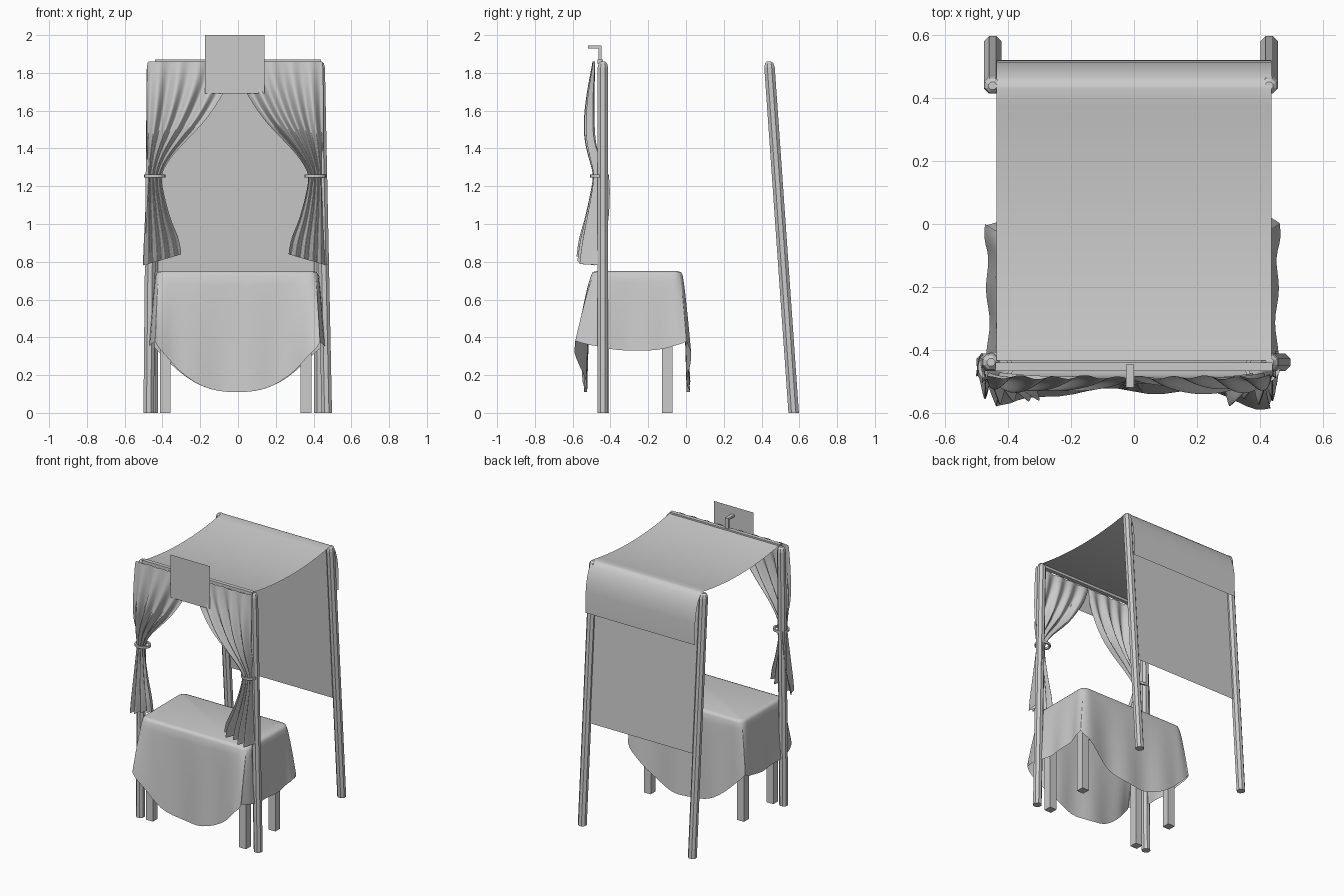
import bpy, math
from mathutils import Vector

if "Cube" in bpy.data.objects:
    bpy.data.objects.remove(bpy.data.objects["Cube"])

mat = bpy.data.materials.new("plain grey")
mat.diffuse_color = (0.6, 0.6, 0.6, 1)
mat.use_nodes = True
mat.node_tree.nodes["Principled BSDF"].inputs["Base Color"].default_value = mat.diffuse_color


def make(name, verts, faces, smooth=False):
    me = bpy.data.meshes.new(name)
    me.from_pydata([tuple(v) for v in verts], [], faces)
    me.materials.append(mat)
    me.update()
    for p in me.polygons:
        p.use_smooth = smooth
    ob = bpy.data.objects.new(name, me)
    bpy.context.collection.objects.link(ob)
    return ob


def box(name, x0, x1, y0, y1, z0, z1):
    v = [(x, y, z) for z in (z0, z1) for y in (y0, y1) for x in (x0, x1)]
    f = [(0, 2, 3, 1), (4, 5, 7, 6), (0, 1, 5, 4), (2, 6, 7, 3), (0, 4, 6, 2), (1, 3, 7, 5)]
    return make(name, v, f)


def loft(name, rings, closed=True, cap_start=False, cap_end=False, smooth=False):
    n = len(rings[0])
    v = [p for r in rings for p in r]
    f = []
    for i in range(len(rings) - 1):
        for j in range(n if closed else n - 1):
            k = (j + 1) % n
            f.append((i * n + j, i * n + k, (i + 1) * n + k, (i + 1) * n + j))
    if cap_start:
        f.append(tuple(reversed(range(n))))
    if cap_end:
        f.append(tuple(range(len(v) - n, len(v))))
    return make(name, v, f, smooth)


# Octagonal frame posts with blunt tops
def post(name, bottom, top, r=0.03):
    b, t = Vector(bottom), Vector(top)
    rings = []
    for k, s in ((0, 1), (0.983, 1), (0.995, 0.8), (1, 0.45)):
        c = b.lerp(t, k)
        rings.append([c + Vector((math.cos(a) * r * s, math.sin(a) * r * s, 0))
                      for a in [math.pi / 8 + i * math.pi / 4 for i in range(8)]])
    loft(name, rings, True, True, True)


post("front_post_left", (-0.473, -0.44, 0), (-0.455, -0.44, 1.86))
post("front_post_right", (0.47, -0.44, 0), (0.432, -0.44, 1.86))
post("back_post_left", (-0.45, 0.57, 0), (-0.45, 0.44, 1.86))
post("back_post_right", (0.43, 0.57, 0), (0.43, 0.44, 1.86))
box("front_rail", -0.44, 0.44, -0.468, -0.44, 1.848, 1.87)

# Sagging canopy that drapes over the back
prof = [(-0.435 + 0.865 * i / 16, 1.862 - 0.038 * (1 - (i / 8 - 1) ** 2)) for i in range(17)]
prof += [(0.45, 1.858), (0.47, 1.835), (0.49, 1.80), (0.505, 1.755),
         (0.515, 1.71), (0.52, 1.66), (0.522, 1.51)]
loft("canopy", [[(-0.437, y, z), (0.438, y, z)] for y, z in prof], False, smooth=True)

# Back panel between the leaning posts
make("back_panel", [(-0.44, 0.519, 0.72), (0.43, 0.519, 0.72),
                    (0.43, 0.442, 1.84), (-0.44, 0.442, 1.84)], [(0, 1, 2, 3)])

# Sign and its bracket
make("sign", [(-0.175, -0.52, 1.69), (0.14, -0.52, 1.69),
              (0.14, -0.52, 2.0), (-0.175, -0.52, 2.0)], [(0, 1, 2, 3)])
box("sign_bracket_upright", -0.025, 0.0, -0.463, -0.447, 1.85, 1.945)
box("sign_bracket_arm", -0.025, 0.0, -0.52, -0.447, 1.93, 1.945)

# Gathered curtains: rows of z, outer x, inner x, y, fold depth, wrap round post
ROWS = [(1.86, .465, .0, -.488, .005, 0), (1.77, .467, .02, -.497, .011, 0),
        (1.68, .468, .067, -.507, .016, 0), (1.55, .468, .15, -.514, .022, 0),
        (1.45, .468, .25, -.511, .022, 0), (1.36, .467, .335, -.498, .016, .02),
        (1.28, .465, .385, -.483, .008, .06), (1.24, .465, .39, -.482, .008, .07),
        (1.17, .470, .380, -.488, .012, .075), (1.0, .478, .335, -.510, .024, .08),
        (.88, .484, .300, -.528, .03, .06), (.78, .488, .282, -.537, .032, .04)]
COLS = 48
CX = -0.016


def curtain(name, side):
    rings = []
    for z, xo, xi, y, amp, wrap in ROWS:
        row = []
        for j in range(COLS + 1):
            u = j / COLS
            fold = amp * math.sin(u * 2 * math.pi * 4.5 + 0.6) \
                + 0.4 * amp * math.sin(u * 2 * math.pi * 2 + side)
            w = wrap * max(0, 1 - u / 0.14)
            lift = 0.06 * u if z < 0.9 else 0
            row.append((CX + side * (xo + (xi - xo) * u), y + fold + w, z + lift))
        rings.append(row)
    ob = loft(name, rings, False, smooth=True)
    ob.modifiers.new("soft", 'SUBSURF').levels = 2
    ob.modifiers["soft"].render_levels = 2


# Curtain tie bands round the posts
def tie(name, x):
    rings = []
    for i in range(20):
        a = 2 * math.pi * i / 20
        rings.append([(x + math.cos(a) * (0.05 + r), -0.457 + math.sin(a) * (0.044 + r), 1.255 + h)
                      for r, h in ((-.006, -.008), (.006, -.008), (.006, .008), (-.006, .008))])
    loft(name, rings + rings[:1])


for side, label in ((-1, "left"), (1, "right")):
    curtain("curtain_" + label, side)
    tie("curtain_tie_" + label, CX + side * 0.425)

# Table under the cloth
box("table_top", -0.415, 0.405, -0.485, -0.035, 0.70, 0.738)
for x in (-0.385, 0.36):
    for y in (-0.435, -0.10):
        box("table_leg", x - 0.028, x + 0.028, y - 0.028, y + 0.028, 0, 0.70)

# Tablecloth: rounded rectangle with flaring, curved drops
A, B, R, TX, TY = 0.43, 0.242, 0.05, -0.005, -0.26
M = 28
square = []
for i in range(M):
    s = math.sin(math.pi / 2 * (2 * i / M - 1))
    square.append((s, -1))
for k in range(3):
    square += [(-y, x) for x, y in square[-M:]]

rings = [[] for _ in range(14)]
for idx, (sx, sy) in enumerate(square):
    p = Vector((sx * A, sy * B))
    q = Vector((max(-A + R, min(A - R, p.x)), max(-B + R, min(B - R, p.y))))
    d = (p - q).normalized()
    p = q + d * R
    corner = min(abs(sx), abs(sy)) ** 4
    if abs(sy) > 0.999:
        zb = 0.11 + 0.27 * abs(sx) ** 2.5
        wave = 0.010 * math.sin(sx * 9)
    else:
        zb = 0.33 + 0.05 * abs(sy) ** 3
        wave = 0.006 * math.sin(sy * 7)
    flare = d * (0.03 + wave)
    if sy < 0:
        flare += corner * Vector((0, -0.075))
    else:
        flare += corner * Vector((0.03 * (1 if sx > 0 else -1), 0.01))
    for k in range(14):
        if k < 3:
            off, z = ((-0.025, 0.75), (-0.008, 0.745), (0, 0.73))[k]
            c = p + d * off
        else:
            t = (k - 2) / 11
            c = p + flare * t ** 0.8
            z = 0.73 - (0.73 - zb) * t
        rings[k].append((TX + c.x, TY + c.y, z))
rings = rings[::-1]
loft("tablecloth", rings, True, cap_end=True, smooth=True)
